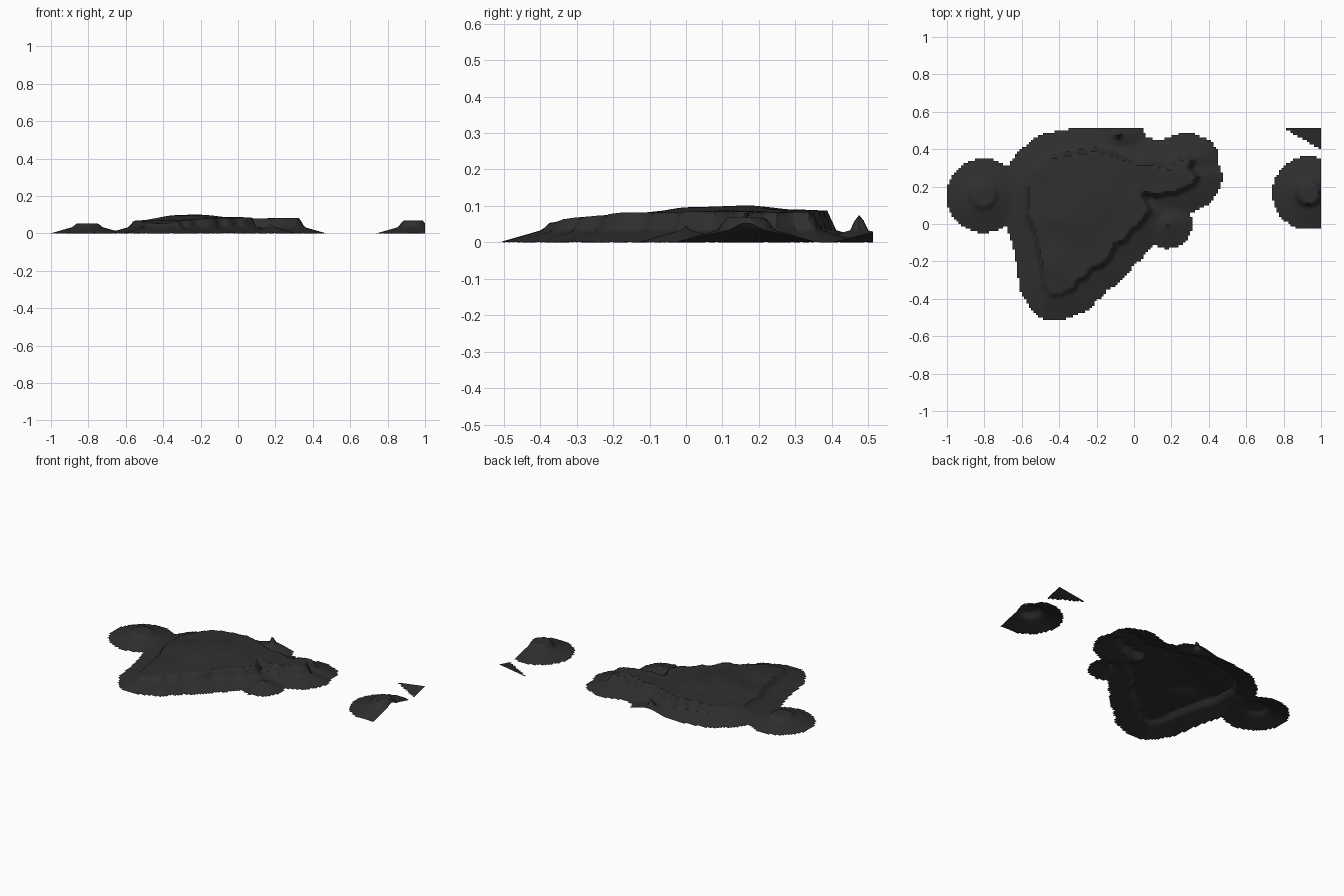
import bpy, bmesh, math
from mathutils import Vector, noise

if "Cube" in bpy.data.objects:
    bpy.data.objects.remove(bpy.data.objects["Cube"])

STEP = 0.0125           # grid cell size
SKIRT, FOOT = 0.118, 0.034   # shore width and the height where the cliff starts
Y_MAX = 0.5125

rock = bpy.data.materials.new("dark rock")
rock.diffuse_color = (0.028, 0.028, 0.028, 1)
rock.use_nodes = True
rock.node_tree.nodes["Principled BSDF"].inputs["Base Color"].default_value = rock.diffuse_color

# Rim of the main plateau
RIM = [(-0.45, -0.395), (-0.38, -0.39), (-0.35, -0.37), (-0.31, -0.36), (-0.29, -0.31),
       (-0.25, -0.30), (-0.22, -0.25), (-0.16, -0.23), (-0.12, -0.19), (-0.09, -0.12),
       (-0.04, -0.10), (0.00, -0.04), (0.04, -0.02), (0.10, 0.07), (0.06, 0.15),
       (0.12, 0.14), (0.19, 0.15), (0.24, 0.16), (0.28, 0.18), (0.325, 0.20),
       (0.355, 0.25), (0.31, 0.30), (0.335, 0.35), (0.28, 0.37), (0.20, 0.345),
       (0.18, 0.31), (0.08, 0.34), (0.00, 0.34), (-0.10, 0.38), (-0.20, 0.41),
       (-0.30, 0.395), (-0.45, 0.37), (-0.54, 0.30), (-0.585, 0.22), (-0.58, 0.05),
       (-0.54, -0.06), (-0.51, -0.20), (-0.495, -0.32)]

# Spot heights of the plateau: x, y, z
SPOTS = [(-0.43, -0.37, 0.054), (-0.35, -0.2, 0.072), (-0.3, 0.05, 0.099),
         (-0.22, 0.14, 0.102), (0.0, 0.15, 0.087), (0.1, 0.2, 0.078),
         (0.28, 0.27, 0.083), (-0.2, 0.36, 0.088), (-0.56, 0.2, 0.06),
         (-0.5, -0.1, 0.063), (-0.05, -0.05, 0.082)]


def plateau_top(x, y):
    total = weight = 0
    for sx, sy, sz in SPOTS:
        w = 1 / ((x - sx) ** 2 + (y - sy) ** 2 + 0.003) ** 1.5
        total += w * sz
        weight += w
    return total / weight + 0.002 * noise.noise(Vector((x * 14, y * 14, 0)))


def rim_distance(x, y):
    """Signed distance to the rim, negative inside."""
    best, inside = 9, False
    for i, (ax, ay) in enumerate(RIM):
        bx, by = RIM[i - 1]
        dx, dy = bx - ax, by - ay
        t = max(0, min(1, ((x - ax) * dx + (y - ay) * dy) / (dx * dx + dy * dy)))
        best = min(best, math.hypot(x - ax - t * dx, y - ay - t * dy))
        if (ay > y) != (by > y) and x < ax + (y - ay) * dx / dy:
            inside = not inside
    return -best if inside else best


def profile(d, top, rise):
    """Gentle shore outside the rim, steep cliff inside it."""
    if d > 0:
        return FOOT * (1 - d / SKIRT)
    return FOOT + (top - FOOT) * min(1, -d / rise)


def plateau(x, y):
    return profile(rim_distance(x, y), plateau_top(x, y), 0.02)


def knoll(cx, cy, radius, top, rise):
    return lambda x, y: profile(math.hypot(x - cx, y - cy) - radius, top, rise)


def ridge(x, y):
    # Shore of land lying beyond the far corner
    t = max(0, min(1, ((x - 0.90) * 0.18 - (y - 0.59) * 0.10) / 0.0424))
    return profile(math.hypot(x - 0.90 - t * 0.18, y - 0.59 + t * 0.10), FOOT, 1)


def land(name, x0, x1, y0, y1, shapes):
    """Height grid over a rectangle, keeping only the cells above the ground."""
    nx, ny = round((x1 - x0) / STEP), round((y1 - y0) / STEP)
    bm = bmesh.new()
    verts, raw = {}, {}
    for i in range(nx + 1):
        for j in range(ny + 1):
            x, y = x0 + i * STEP, y0 + j * STEP
            z = max(f(x, y) for f in shapes)
            raw[i, j] = z
            verts[i, j] = bm.verts.new((x, y, max(z, 0)))
    for i in range(nx):
        for j in range(ny):
            c = [(i, j), (i + 1, j), (i + 1, j + 1), (i, j + 1)]
            if sum(raw[k] for k in c) > 0:
                bm.faces.new([verts[k] for k in c])
    bmesh.ops.delete(bm, geom=[v for v in bm.verts if not v.link_faces], context='VERTS')
    me = bpy.data.meshes.new(name)
    bm.to_mesh(me)
    bm.free()
    me.materials.append(rock)
    ob = bpy.data.objects.new(name, me)
    bpy.context.collection.objects.link(ob)
    bpy.ops.object.select_all(action='DESELECT')
    ob.select_set(True)
    bpy.context.view_layer.objects.active = ob
    bpy.ops.object.shade_smooth_by_angle(angle=math.radians(40))


# Main island with its western hill and two small pinnacles
land("main_island", -1, 0.5, -0.5125, Y_MAX,
     [plateau,
      knoll(-0.805, 0.152, 0.08, 0.053, 0.022),
      knoll(-0.083, 0.475, 0.022, 0.075, 0.014),
      knoll(0.18, 0.0, 0.014, 0.055, 0.014)])

# Eastern islet, cut off at the map edge
land("east_islet", 0.7, 1, -0.05, 0.375, [knoll(0.935, 0.165, 0.078, 0.069, 0.024)])

# Corner of land at the far edge of the map
land("corner_shore", 0.75, 1, 0.3625, Y_MAX, [ridge])
